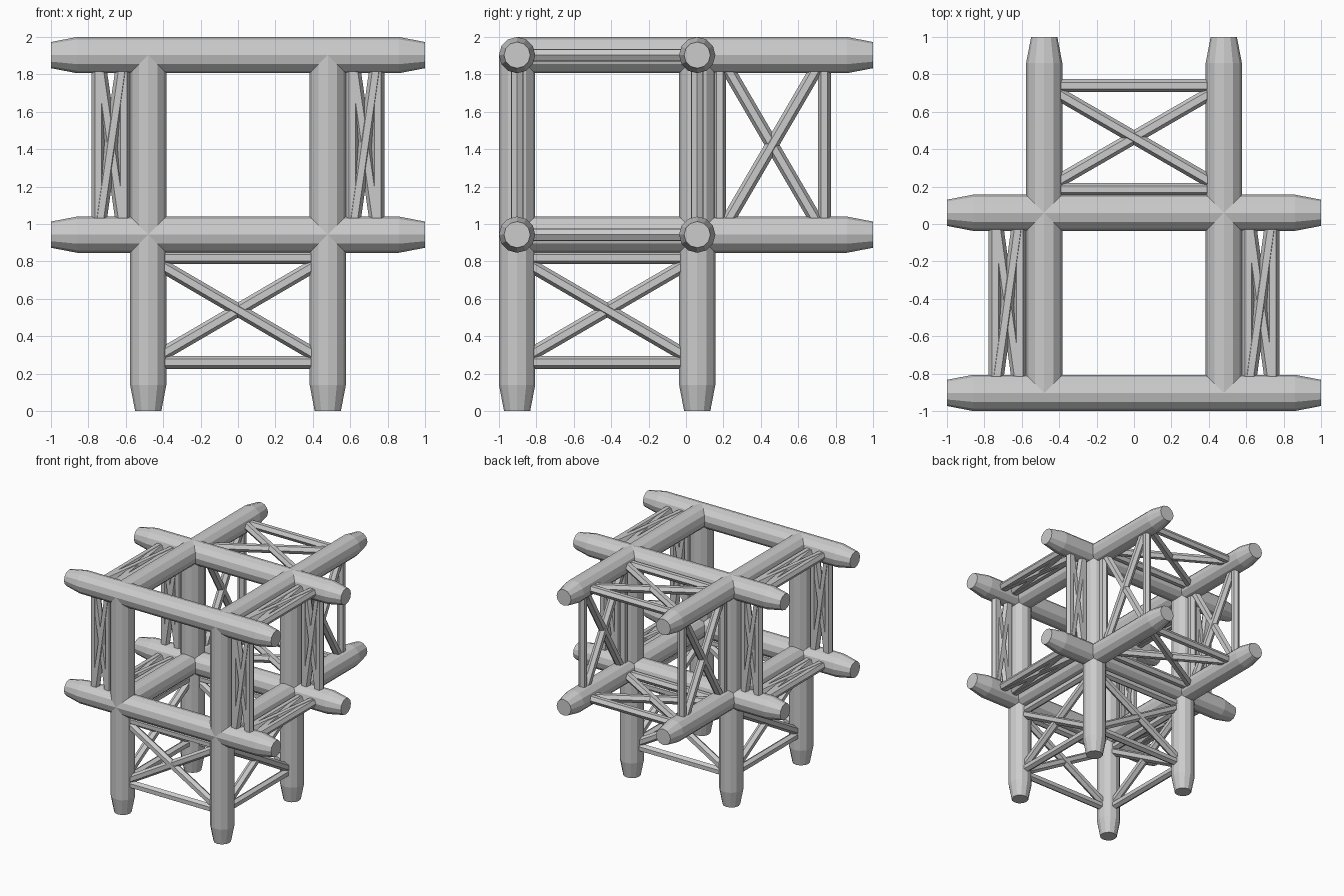
import bpy, bmesh, math
from mathutils import Vector, Matrix

if "Cube" in bpy.data.objects:
    bpy.data.objects.remove(bpy.data.objects["Cube"])

R, TIP, TAPER = 0.097, 0.07, 0.14   # main tube radius, tip radius, taper length
X, YF, YB, ZL, ZH = 0.48, -0.903, 0.06, 0.943, 1.903
BAR = 0.035


def tube(name, rings, axis, side, sides):
    """Prism lofted through (point, radius) rings; a corner points along 'side'."""
    bm = bmesh.new()
    axis = Vector(axis).normalized()
    u = Vector(side).normalized()
    v = axis.cross(u)
    loops = []
    for p, r in rings:
        loops.append([bm.verts.new(Vector(p) + r * (math.cos(a) * u + math.sin(a) * v))
                      for a in (2 * math.pi * i / sides for i in range(sides))])
    for a, b in zip(loops, loops[1:]):
        for i in range(sides):
            j = (i + 1) % sides
            bm.faces.new((a[i], a[j], b[j], b[i]))
    bm.faces.new(loops[0][::-1])
    bm.faces.new(loops[-1])
    me = bpy.data.meshes.new(name)
    bm.to_mesh(me)
    bm.free()
    ob = bpy.data.objects.new(name, me)
    bpy.context.collection.objects.link(ob)
    return ob


def beam(name, start, end, side, taper_start=False):
    """Thick 12-sided tube, tapered at its free end(s)."""
    a, b = Vector(start), Vector(end)
    d = (b - a).normalized()
    rings = [(a, TIP), (a + d * TAPER, R)] if taper_start else [(a, R)]
    rings += [(b - d * TAPER, R), (b, TIP)]
    tube(name, rings, d, side, 12)


def brace(name, p, q, along, lo, hi):
    """Two thin rungs and a crossed pair between parallel tube axes p and q."""
    p, q, along = Vector(p), Vector(q), Vector(along)
    normal = along.cross(q - p).normalized()
    ends = [("rung_a", lo, lo, 0), ("rung_b", hi, hi, 0),
            ("diagonal_a", lo, hi, 0.003), ("diagonal_b", hi, lo, -0.003)]
    for part, s, t, off in ends:
        a = p + along * s + normal * off
        b = q + along * t + normal * off
        d = (b - a).normalized()
        tube(f"{name}_{part}", [(a, BAR), (b, BAR)], d, d.cross(normal), 6)


# Crosswise beams
for y in (YF, YB):
    for z in (ZL, ZH):
        beam("cross_beam", (-1, y, z), (1, y, z), (0, 0, 1), True)

for x in (-X, X):
    # Lengthwise beams
    for z in (ZL, ZH):
        beam("long_beam", (x, YF, z), (x, 1, z), (0, 0, 1))
    # Posts
    for y in (YF, YB):
        beam("post", (x, y, ZH), (x, y, 0), (1, 0, 0))

# Leg bracing on all four sides
for y in (YF, YB):
    brace("leg_brace_wide", (-X, y, 0), (X, y, 0), (0, 0, 1), 0.26, 0.82)
for x in (-X, X):
    brace("leg_brace_side", (x, YF, 0), (x, YB, 0), (0, 0, 1), 0.26, 0.82)

# Bracing on the rear extension
for z in (ZL, ZH):
    brace("rear_brace_flat", (-X, 0, z), (X, 0, z), (0, 1, 0), 0.185, 0.74)
for x in (-X, X):
    brace("rear_brace_upright", (x, 0, ZL), (x, 0, ZH), (0, 1, 0), 0.18, 0.74)

# Narrow bracing on the left and right extensions
for s in (-1, 1):
    for z in (ZL, ZH):
        brace("end_brace_flat", (0, YF, z), (0, YB, z), (s, 0, 0), 0.61, 0.743)
    for y in (YF, YB):
        brace("end_brace_upright", (0, y, ZL), (0, y, ZH), (s, 0, 0), 0.61, 0.748)
